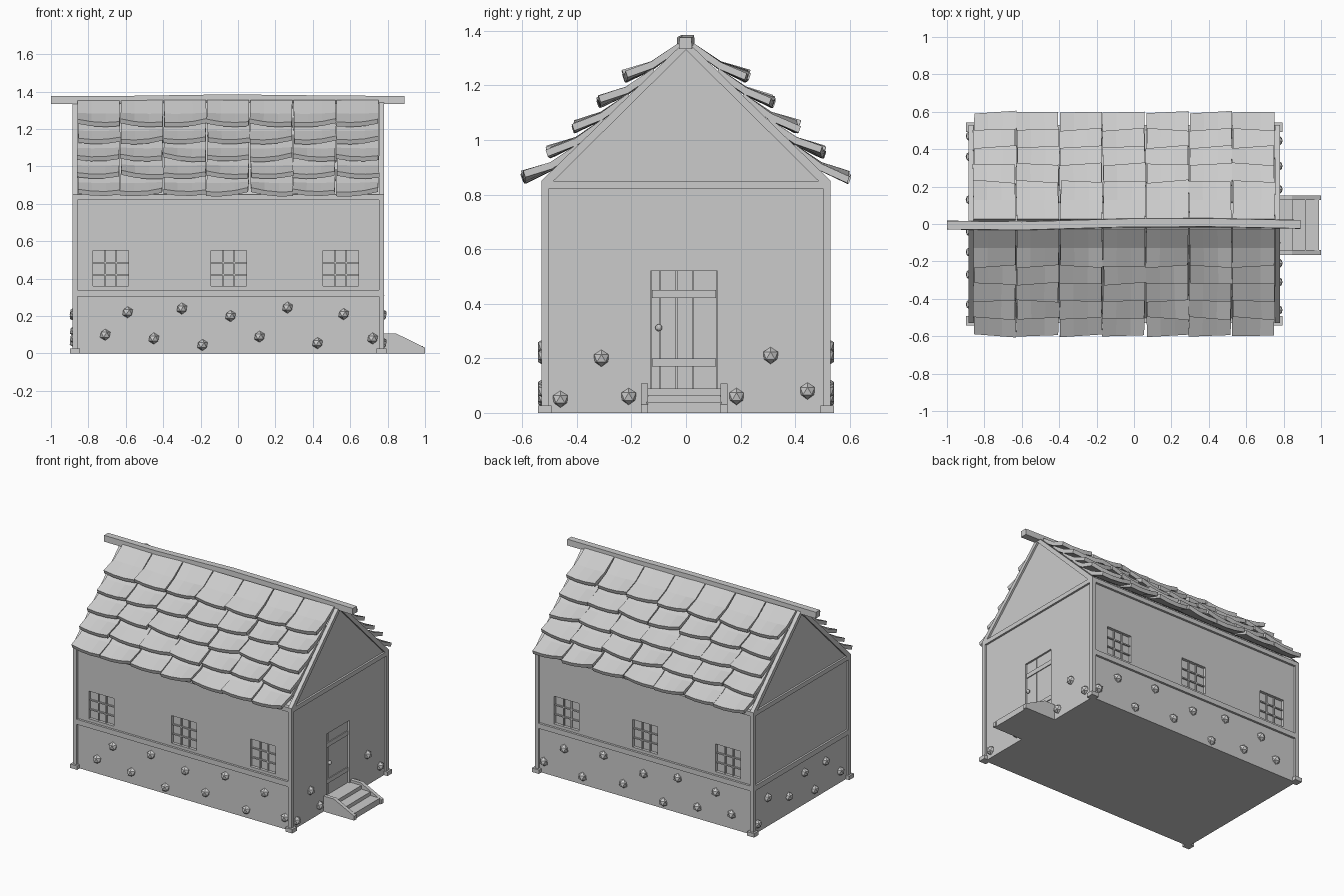
import bpy, bmesh, math, random
from mathutils import Vector

random.seed(4)
if "Cube" in bpy.data.objects:
    bpy.data.objects.remove(bpy.data.objects["Cube"], do_unlink=True)

grey = bpy.data.materials.new("plain_grey")
grey.use_nodes = True
grey.diffuse_color = (0.6, 0.6, 0.6, 1)
grey.node_tree.nodes["Principled BSDF"].inputs["Base Color"].default_value = (0.6, 0.6, 0.6, 1)


def finish(name, bm):
    bmesh.ops.recalc_face_normals(bm, faces=bm.faces)
    mesh = bpy.data.meshes.new(name)
    bm.to_mesh(mesh)
    bm.free()
    mesh.materials.append(grey)
    obj = bpy.data.objects.new(name, mesh)
    bpy.context.collection.objects.link(obj)
    return obj


def loft(bm, rings):
    """Skin a row of equal closed sections and cap both ends."""
    rows = [[bm.verts.new(p) for p in ring] for ring in rings]
    n = len(rows[0])
    for a, b in zip(rows, rows[1:]):
        for i in range(n):
            bm.faces.new((a[i], a[(i + 1) % n], b[(i + 1) % n], b[i]))
    bm.faces.new(rows[0])
    bm.faces.new(rows[-1][::-1])


def add_box(bm, x0, x1, y0, y1, z0, z1):
    loft(bm, [[(x, y0, z0), (x, y1, z0), (x, y1, z1), (x, y0, z1)] for x in (x0, x1)])


def boxes(name, *specs):
    bm = bmesh.new()
    for spec in specs:
        add_box(bm, *spec)
    return finish(name, bm)


def extrude_x(name, profile, x0, x1):
    bm = bmesh.new()
    loft(bm, [[(x, y, z) for y, z in profile] for x in (x0, x1)])
    return finish(name, bm)


X0, X1, Y, EAVE = -0.885, 0.78, 0.53, 0.85
WX0, WX1, WY = -0.872, 0.767, 0.515
WINDOWS = (-0.68, -0.05, 0.55)

# Walls with recessed windows and doorway
walls = boxes("walls", (WX0, WX1, -WY, WY, 0, EAVE - 0.005))
holes = [(x - 0.095, x + 0.095, s * WY - 0.02, s * WY + 0.02, 0.36, 0.55)
         for x in WINDOWS for s in (-1, 1)]
holes.append((WX1 - 0.025, WX1 + 0.02, -0.13, 0.115, 0.09, 0.52))
cutter = boxes("opening_cutter", *holes)
cutter.hide_render = True
cut = walls.modifiers.new("openings", "BOOLEAN")
cut.operation = "DIFFERENCE"
cut.object = cutter
bpy.context.view_layer.objects.active = walls
bpy.ops.object.modifier_apply(modifier=cut.name)
bpy.data.objects.remove(cutter, do_unlink=True)

# Window bars
bars = []
for x in WINDOWS:
    for s in (-1, 1):
        ya, yb = sorted((s * (WY - 0.021), s * (WY - 0.01)))
        bars += [(x + d - 0.004, x + d + 0.004, ya, yb, 0.36, 0.55) for d in (-0.03, 0.03)]
        bars += [(x - 0.095, x + 0.095, ya, yb, z - 0.004, z + 0.004) for z in (0.42, 0.485)]
boxes("window_bars", *bars)

# Door planks, battens and knob
edges = (-0.13, -0.095, -0.035, 0.025, 0.115)
boxes("door_planks", *[(WX1 - 0.026, WX1 - 0.012, a + 0.002, b - 0.002, 0.09, 0.52)
                       for a, b in zip(edges, edges[1:])])
boxes("door_battens", *[(WX1 - 0.014, WX1 - 0.006, -0.125, 0.11, z, z + 0.03) for z in (0.17, 0.42)])
bm = bmesh.new()
bmesh.ops.create_uvsphere(bm, u_segments=10, v_segments=6, radius=0.013)
bmesh.ops.translate(bm, verts=bm.verts, vec=(WX1 + 0.003, -0.1, 0.312))
finish("door_knob", bm)

# Corner posts and their feet
posts, feet = [], []
for xa, xf in ((X0, X0 - 0.013), (X1 - 0.027, X1 - 0.04)):
    for ya, yf in ((-Y, -Y - 0.013), (Y - 0.027, Y - 0.038)):
        posts.append((xa, xa + 0.027, ya, ya + 0.027, 0, EAVE))
        feet.append((xf, xf + 0.053, yf, yf + 0.051, 0, 0.027))
boxes("corner_posts", *posts)
boxes("post_feet", *feet)

# Horizontal timbers
beams = []
for z0, z1 in ((0.305, 0.34), (0.82, EAVE)):
    beams += [(X0, X1, -Y, -Y + 0.027, z0, z1), (X0, X1, Y - 0.027, Y, z0, z1)]
    beams.append((X0, X0 + 0.027, -Y, Y, z0, z1))
beams.append((X1 - 0.027, X1, -Y, Y, 0.82, EAVE))
boxes("wall_beams", *beams)

# Roof body and the rafters at both gables
extrude_x("roof_body", [(-0.505, 0.845), (0.505, 0.845), (0, 1.345)], WX0, WX1)
rafter = [(-Y, EAVE), (0, 1.365), (Y, EAVE), (0.485, EAVE), (0, 1.33), (-0.485, EAVE)]
extrude_x("rafters_left", rafter, X1 - 0.027, X1)
extrude_x("rafters_right", rafter, X0, X0 + 0.027)

# Ridge beam, slightly crooked
bm = bmesh.new()
ridge = [(-1, -0.006, 1.355), (-0.6, -0.01, 1.356), (-0.05, 0.006, 1.364), (0.4, 0.008, 1.359), (0.89, -0.002, 1.355)]
loft(bm, [[(x, y - 0.024, z - 0.021), (x, y + 0.024, z - 0.021),
           (x, y + 0.022, z + 0.021), (x, y - 0.022, z + 0.021)] for x, y, z in ridge])
finish("ridge_beam", bm)


# Flared, uneven roof tiles
def add_tile(bm, x0, x1, side, ye, ze):
    drop = random.uniform(-0.012, 0.012)
    push = random.uniform(-0.01, 0.01)
    skew = random.uniform(-0.006, 0.006)
    rings = []
    for t in (0, 0.33, 0.67, 1):
        bow = 0.006 * math.cos(math.pi * t * 2)
        dz, dy = drop * (t - 0.5) * 2 + bow, push * (t - 0.5) * 2
        top = [(ye - 0.2, ze + 0.115, 0), (ye - 0.1, ze + 0.043 + dz * 0.3, skew * 0.5),
               (ye + dy, ze + dz, skew)]
        ring = [(x0 + (x1 - x0) * t + k, side * y, z) for y, z, k in top]
        ring += [(x0 + (x1 - x0) * t + k, side * (y - 0.008), z - 0.024) for y, z, k in top[::-1]]
        rings.append(ring)
    loft(bm, rings)


bm = bmesh.new()
columns, left, right = 7, -0.86, 0.755
width = (right - left) / columns
for side in (-1, 1):
    for row in range(5):
        for col in range(columns):
            x = left + col * width
            add_tile(bm, x + 0.003, x + width - 0.003, side, 0.228 + 0.0925 * row, 1.24 - 0.0925 * row)
finish("roof_tiles", bm)

# Faceted stones set in the lower walls
long_side = [(-.71, .10), (-.59, .22), (-.45, .08), (-.30, .24), (-.19, .045), (-.04, .20),
             (.115, .09), (.265, .245), (.425, .055), (.565, .21), (.72, .08)]
door_end = [(-.46, .05), (-.31, .2), (-.21, .06), (.185, .06), (.31, .21), (.445, .08)]
plain_end = [(.47, .06), (.36, .2), (.13, .12), (-.04, .22), (-.15, .06), (-.27, .21), (-.43, .08)]
spots = [Vector((x, s * WY, z)) for x, z in long_side for s in (-1, 1)]
spots += [Vector((WX1, y, z)) for y, z in door_end] + [Vector((WX0, y, z)) for y, z in plain_end]
bm = bmesh.new()
for spot in spots:
    new = bmesh.ops.create_icosphere(bm, subdivisions=1, radius=0.031)["verts"]
    bmesh.ops.translate(bm, verts=new, vec=spot)
finish("wall_stones", bm)

# Entrance steps between sloping cheeks
boxes("steps", *[(WX1, WX1 + 0.083 + 0.07 * i, -0.145, 0.13, 0, 0.09 - 0.025 * i) for i in range(3)])
cheek = [(WX1, 0), (1, 0), (1, 0.03), (0.845, 0.107), (WX1, 0.107)]
bm = bmesh.new()
for ya, yb in ((-0.165, -0.14), (0.127, 0.152)):
    loft(bm, [[(x, y, z) for x, z in cheek] for y in (ya, yb)])
finish("step_cheeks", bm)
